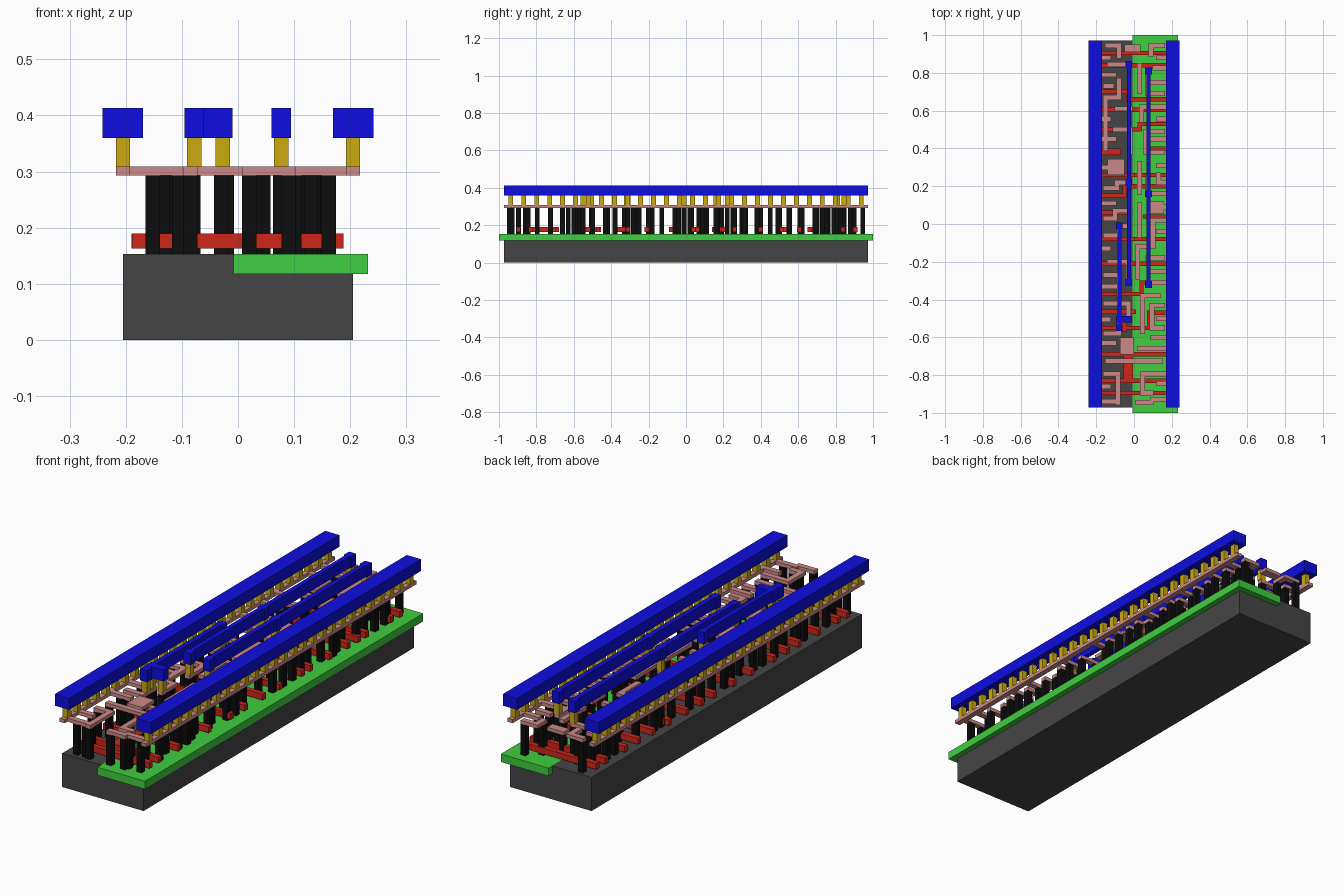
import bpy, bmesh


def material(name, rgb):
    m = bpy.data.materials.new(name)
    m.diffuse_color = (*rgb, 1)
    return m


def part(name, boxes, z0, z1, mat):
    """One object from plan rectangles (x0, x1, y0, y1) extruded z0..z1."""
    bm = bmesh.new()
    for x0, x1, y0, y1 in boxes:
        vs = bmesh.ops.create_cube(bm, size=1)["verts"]
        for v in vs:
            v.co.x = x1 if v.co.x > 0 else x0
            v.co.y = y1 if v.co.y > 0 else y0
            v.co.z = z1 if v.co.z > 0 else z0
    me = bpy.data.meshes.new(name)
    bm.to_mesh(me)
    bm.free()
    me.materials.append(mat)
    ob = bpy.data.objects.new(name, me)
    bpy.context.collection.objects.link(ob)


def trace(path, w):
    """Rectangles following a right-angled path of width w."""
    h = w / 2
    return [(min(a[0], b[0]) - h, max(a[0], b[0]) + h,
             min(a[1], b[1]) - h, max(a[1], b[1]) + h)
            for a, b in zip(path, path[1:])]


def traces(paths, w):
    return [r for p in paths for r in trace(p, w)]


def squares(points, s=0.0256):
    return [(x - s / 2, x + s / 2, y - s / 2, y + s / 2) for x, y in points]


dark = material("dark_grey", (0.06, 0.06, 0.06))
green = material("green", (0.05, 0.62, 0.05))
red = material("red", (0.62, 0.02, 0.01))
black = material("black", (0.004, 0.004, 0.004))
pink = material("pink", (0.60, 0.25, 0.25))
gold = material("gold", (0.60, 0.40, 0.005))
blue = material("blue", (0.004, 0.004, 0.75))

# substrate and well
part("substrate", [(-0.205, 0.205, -0.972, 0.972)], 0, 0.153, dark)
part("well", [(-0.008, 0.232, -1, 1)], 0.117, 0.1533, green)

# gate lines: straight ones, jogged ones and the wide patches
gates = [[(-0.178, y), (0.177, y)] for y in
         (0.905, 0.84, 0.605, 0.26, -0.08, -0.21, -0.69, -0.83, -0.895)]
gates += [[(-0.178, y), (xm, y), (xm, y + d), (0.177, y + d)] for y, xm, d in
          ((0.70, -0.03, -0.04), (0.50, 0.03, 0.03), (0.15, -0.05, 0.05),
           (-0.37, 0.04, 0.06), (-0.55, 0.08, 0.08))]
gates += [[(-0.178, 0.06), (-0.02, 0.06)], [(0.06, 0.04), (0.177, 0.04)],
          [(-0.178, -0.465), (0.0, -0.465)], [(0.06, 0.40), (0.177, 0.40)]]
patches = [(-0.055, -0.005, -0.83, -0.69), (-0.17, -0.07, 0.365, 0.40),
           (-0.19, -0.07, 0.375, 0.395), (-0.10, -0.04, -0.57, -0.52)]
part("gate_lines", traces(gates, 0.0226) + patches, 0.163, 0.19, red)

# local wiring: rails with fingers, then bent straps
left_y = (-0.94, -0.86, -0.63, -0.505, -0.33, -0.13, 0.11, 0.30, 0.45, 0.555, 0.79, 0.88)
right_y = (-0.93, -0.845, -0.60, -0.50, -0.25, -0.04, 0.09, 0.31, 0.45, 0.555, 0.75, 0.88)
fingers = [[(-0.205, y), (-0.105 - 0.03 * (i % 2), y)] for i, y in enumerate(left_y)]
fingers += [[(0.205, y), (0.10 + 0.03 * (i % 2), y)] for i, y in enumerate(right_y)]
rails = [[(s * 0.205, -0.959), (s * 0.205, 0.959)] for s in (-1, 1)]
left_straps = [
    [(-0.15, -0.795), (-0.085, -0.795), (-0.085, -0.945)],
    [(-0.14, -0.725), (0.14, -0.725)],
    [(-0.15, -0.58), (-0.08, -0.58), (-0.08, -0.50)],
    [(-0.15, -0.42), (-0.03, -0.42), (-0.03, -0.505)],
    [(-0.15, -0.27), (-0.08, -0.27), (-0.08, -0.38)],
    [(-0.03, -0.31), (-0.03, -0.20), (-0.13, -0.20)],
    [(-0.15, -0.06), (-0.08, -0.06), (-0.08, -0.01), (-0.03, -0.01)],
    [(-0.15, 0.03), (-0.10, 0.03), (-0.10, 0.07), (-0.03, 0.07)],
    [(-0.15, 0.19), (-0.09, 0.19), (-0.09, 0.22), (-0.03, 0.22)],
    [(-0.15, 0.40), (-0.15, 0.67), (-0.08, 0.67), (-0.08, 0.76)],
    [(-0.10, 0.50), (-0.02, 0.50), (-0.02, 0.38)],
    [(-0.09, 0.61), (-0.02, 0.61)],
    [(-0.15, 0.73), (-0.12, 0.73)],
    [(-0.13, 0.845), (-0.03, 0.845)],
    [(-0.14, 0.945), (-0.08, 0.945), (-0.08, 0.89)]]
right_straps = [
    [(0.16, -0.795), (0.045, -0.795), (0.045, -0.895), (0.09, -0.895)],
    [(0.02, -0.945), (0.09, -0.945)],
    [(0.16, -0.66), (0.03, -0.66)],
    [(0.15, -0.55), (0.095, -0.55), (0.095, -0.43), (0.15, -0.43)],
    [(0.045, -0.57), (0.045, -0.38), (0.13, -0.38)],
    [(0.16, -0.31), (0.075, -0.31)],
    [(0.02, -0.28), (0.02, -0.12), (0.10, -0.12), (0.10, 0.02), (0.16, 0.02)],
    [(0.15, -0.18), (0.075, -0.18)],
    [(0.03, -0.06), (0.03, 0.10)],
    [(0.16, 0.16), (0.075, 0.16), (0.075, 0.25)],
    [(0.03, 0.17), (0.03, 0.32)],
    [(0.16, 0.22), (0.13, 0.22), (0.13, 0.26)],
    [(0.15, 0.38), (0.06, 0.38), (0.06, 0.49), (0.15, 0.49)],
    [(0.16, 0.62), (0.04, 0.62), (0.04, 0.55)],
    [(0.15, 0.69), (0.075, 0.69), (0.075, 0.81)],
    [(0.03, 0.70), (0.03, 0.84)],
    [(0.16, 0.825), (0.11, 0.825)],
    [(0.15, 0.945), (0.09, 0.945), (0.09, 0.90)]]
pads = [(-0.075, 0.0, -0.69, -0.60), (-0.05, 0.035, 0.91, 0.95),
        (-0.14, -0.05, 0.26, 0.345), (0.08, 0.16, 0.055, 0.12)]
straps = left_straps + right_straps
part("local_wiring", traces(rails + fingers + straps, 0.0256) + pads, 0.293, 0.309, pink)

# contact posts under every finger tip and strap end
ends = [p[-1] for p in fingers] + [q for p in straps for q in (p[0], p[-1])]
ends += [(0.162 if p[0][0] > 0 else -0.152, p[0][1]) for p in fingers[::2]]
part("contact_posts", squares(ends), 0.153, 0.293, black)

# upper bars: two power rails and three signal bars with landing pads
signal = [[(-0.027, 0.845), (-0.027, -0.31)],
          [(0.077, 0.81), (0.077, -0.32)],
          [(-0.078, -0.01), (-0.078, -0.55)]]
landings = [p[i] for p in signal for i in (0, 1)]
landings += [(-0.027, 0.22), (0.077, 0.16), (-0.078, -0.505), (-0.027, -0.505)]
for side, s in (("left", -1), ("right", 1)):
    c = s * 0.2055
    part(side + "_power_rail", [(c - 0.036, c + 0.036, -0.972, 0.972)], 0.36, 0.413, blue)
part("signal_bars", traces(signal, 0.021) + squares(landings, 0.035)
     + [(-0.095, -0.01, -0.5225, -0.4875)], 0.36, 0.413, blue)

# via posts along the rails and below the landing pads
vias = [(s * 0.205, -0.972 + 1.944 / 28 * (i + 0.5)) for s in (-1, 1) for i in range(28)]
part("via_posts", squares(vias + landings), 0.309, 0.36, gold)
